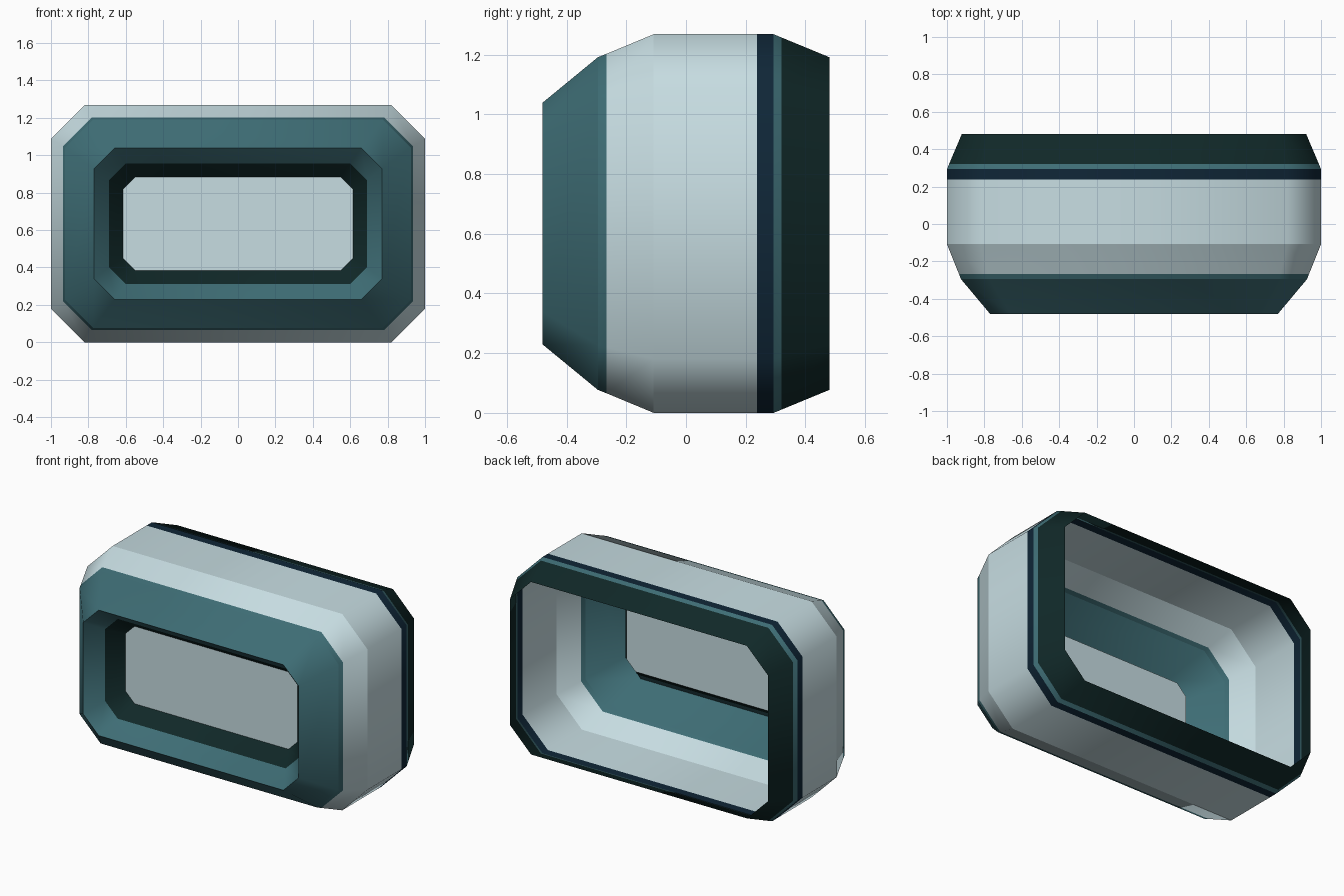
import bpy, bmesh

if "Cube" in bpy.data.objects:
    bpy.data.objects.remove(bpy.data.objects["Cube"])

CZ = 0.634  # height of the centre line


def lin(c):
    c /= 255
    return c / 12.92 if c <= 0.04045 else ((c + 0.055) / 1.055) ** 2.4


def material(name, r, g, b):
    m = bpy.data.materials.new(name)
    m.diffuse_color = (lin(r), lin(g), lin(b), 1)
    m.use_nodes = True
    m.node_tree.nodes["Principled BSDF"].inputs["Base Color"].default_value = m.diffuse_color
    return m


pale = material("pale_grey_blue", 199, 221, 226)
teal = material("teal", 62, 109, 117)
dark = material("dark_green", 16, 40, 40)
navy = material("navy", 15, 38, 55)


def ring(bm, y, hw, hh, c):
    """Chamfered rectangle of half width hw, half height hh, corner cut c."""
    pts = [(hw, hh - c), (hw - c, hh), (c - hw, hh), (-hw, hh - c),
           (-hw, c - hh), (c - hw, -hh), (hw - c, -hh), (hw, c - hh)]
    return [bm.verts.new((x, y, CZ + z)) for x, z in pts]


def finish(bm, name, mat):
    me = bpy.data.meshes.new(name)
    bm.to_mesh(me)
    bm.free()
    me.materials.append(mat)
    ob = bpy.data.objects.new(name, me)
    bpy.context.collection.objects.link(ob)


def sheet(name, mat, profile):
    """Open sheet lofted through rings; smooth around, creased between rings."""
    bm = bmesh.new()
    rings = [ring(bm, *p) for p in profile]
    for a, b in zip(rings, rings[1:]):
        for i in range(8):
            j = (i + 1) % 8
            f = bm.faces.new((a[i], b[i], b[j], a[j]))
            f.smooth = True
    bm.normal_update()
    for r in rings:
        for i in range(8):
            bm.edges.get((r[i], r[(i + 1) % 8])).smooth = False
    finish(bm, name, mat)


# Key cross-sections from front to back: y, half width, half height, chamfer
screen_edge = (-0.27, 0.615, 0.250, 0.065)
lip_inner = (-0.37, 0.69, 0.322, 0.09)
lip_front = (-0.48, 0.77, 0.405, 0.11)
front_bend = (-0.295, 0.925, 0.557, 0.15)
bezel_end = (-0.267, 0.936, 0.568, 0.154)
shell_front = (-0.108, 1.0, 0.634, 0.18)
shell_back = (0.238, 1.0, 0.634, 0.18)
back_bend = (0.293, 1.0, 0.634, 0.18)
stripe_end = (0.32, 0.989, 0.623, 0.176)
back_edge = (0.48, 0.921, 0.557, 0.15)

# Screen surround and front bezel
sheet("screen_surround", dark, [screen_edge, lip_inner])
sheet("front_bezel", teal, [lip_inner, lip_front, front_bend, bezel_end])
# Main shell and its rear bands, open at the back
sheet("main_shell", pale, [bezel_end, shell_front, shell_back])
sheet("navy_band", navy, [shell_back, back_bend])
sheet("teal_stripe", teal, [back_bend, stripe_end])
sheet("back_rim", dark, [stripe_end, back_edge])

# Flat screen
bm = bmesh.new()
bm.faces.new(ring(bm, *screen_edge))
bm.normal_update()
for f in bm.faces:
    if f.normal.y > 0:
        f.normal_flip()
finish(bm, "screen", pale)
